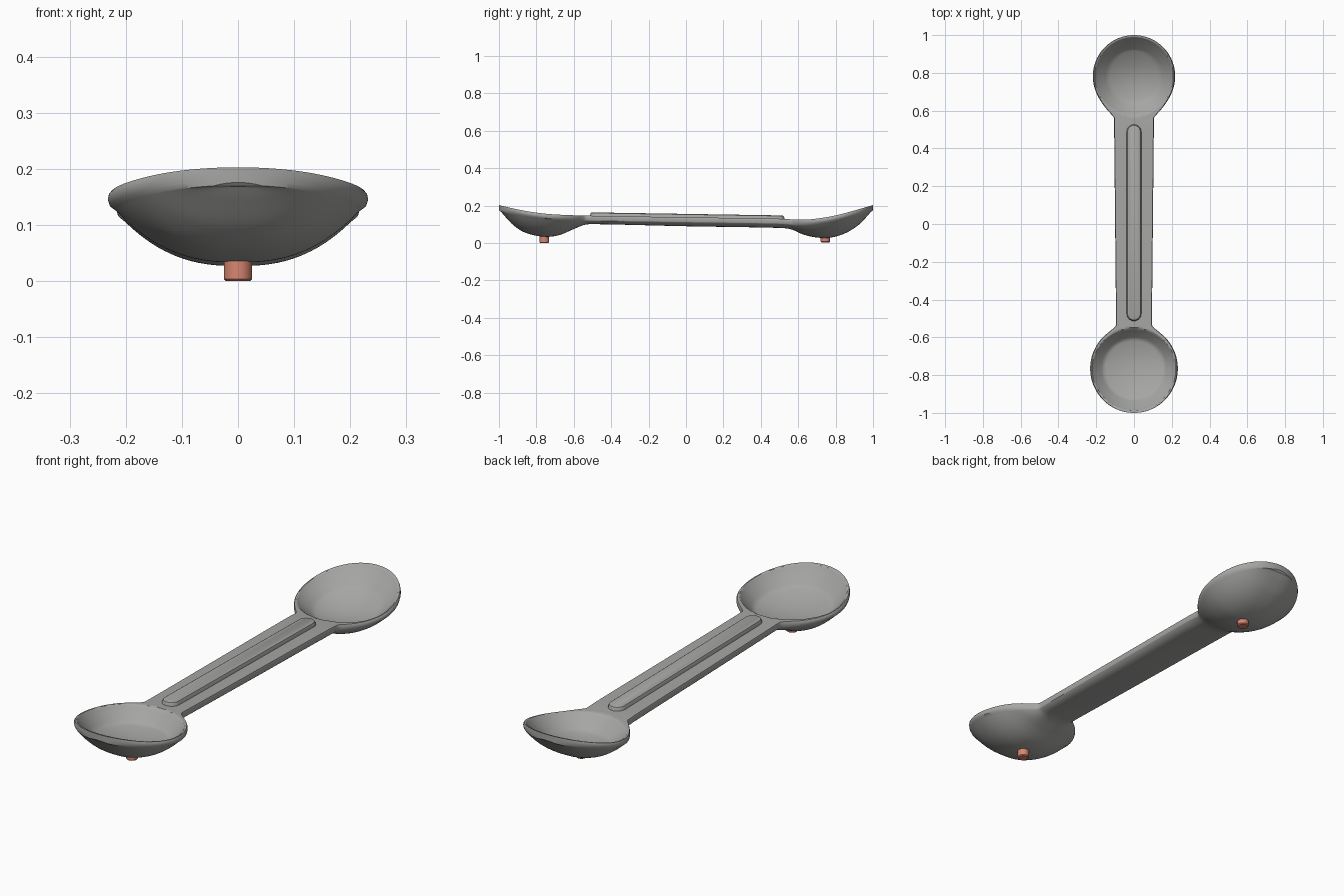
import bpy, bmesh, math

if "Cube" in bpy.data.objects:
    bpy.data.objects.remove(bpy.data.objects["Cube"])


def material(name, rgb):
    m = bpy.data.materials.new(name)
    m.diffuse_color = (*rgb, 1)
    m.use_nodes = True
    m.node_tree.nodes["Principled BSDF"].inputs["Base Color"].default_value = m.diffuse_color
    return m


grey = material("warm grey plastic", (0.38, 0.38, 0.37))
coral = material("coral", (0.68, 0.24, 0.17))

# Side profiles as (y, z): rim / handle top, and underside
RIM = [(-1, .203), (-.9, .18), (-.8, .163), (-.7, .153), (-.5, .146), (0, .138),
       (.5, .130), (.62, .125), (.7, .131), (.8, .148), (.9, .174), (1, .203)]
UNDER = [(-1, .182), (-.97, .145), (-.92, .093), (-.86, .056), (-.76, .034), (-.68, .042),
         (-.6, .075), (-.54, .098), (-.48, .101), (0, .09), (.5, .081), (.56, .074),
         (.63, .045), (.7, .030), (.77, .029), (.85, .052), (.92, .095), (.97, .145), (1, .182)]
# Bowls: centre y, half width, outer radius, inner radius, floor radius ratio, edge depth, centre depth
BOWLS = [(-.765, .232, .235, .225, .70, .062, .084),
         (.782, .218, .218, .22, .64, .056, .080)]


def curve(pts, y):
    """Catmull-Rom style interpolation through the profile points."""
    n = len(pts)
    i = max(k for k in range(n - 1) if k == 0 or pts[k][0] <= y)

    def slope(k):
        a, b = pts[max(k - 1, 0)], pts[min(k + 1, n - 1)]
        return (b[1] - a[1]) / (b[0] - a[0])
    (y0, z0), (y1, z1) = pts[i], pts[i + 1]
    h = y1 - y0
    t = (y - y0) / h
    return ((2*t**3 - 3*t*t + 1) * z0 + (t**3 - 2*t*t + t) * h * slope(i)
            + (3*t*t - 2*t**3) * z1 + (t**3 - t*t) * h * slope(i + 1))


def half_width(y):
    """Handle width blended into the two round bowls."""
    handle = .1 + .005 * max(-1, min(1, y / .5))
    c, rx, ry = BOWLS[0][:3] if y < 0 else BOWLS[1][:3]
    s = 1 - ((y - c) / ry) ** 2
    bowl = rx * math.sqrt(max(s, 0))
    if abs(y) > abs(c):
        return max(bowl, .003)
    k = .05 if y < 0 else .1
    h = max(k - abs(bowl - handle), 0)
    return max(bowl, handle) + h * h / (4 * k)


def dish(x, y):
    """Depth of the bowl interior below the rim."""
    c, rx, ry, inner, fr, d_edge, d_mid = BOWLS[0] if y < 0 else BOWLS[1]
    r = math.hypot(x / rx, (y - c) / (ry if abs(y) > abs(c) else inner))
    if r >= .95:
        return 0
    if r < fr:
        return d_mid + (d_edge - d_mid) * (r / fr) ** 2
    t = (.95 - r) / (.95 - fr)
    return d_edge * t ** .9


# Spoon body: closed cross-sections lofted along y
N, M = 260, 44
bm = bmesh.new()
rings = []
for i in range(N + 1):
    y = -math.cos(math.pi * i / N)
    w, rim, low = half_width(y), curve(RIM, y), curve(UNDER, y)
    c = BOWLS[0][0] if y < 0 else BOWLS[1][0]
    f = max(0, min(1, (abs(y) - .48) / .12))        # 0 on handle, 1 in bowl
    power = 5 - 2.5 * f
    lip = min(.026, rim - low)
    pts = []
    for j in range(M + 1):                           # top surface
        u = math.sin(math.pi / 2 * (2 * j / M - 1)) * .975
        pts.append((u * w, y, rim - dish(u * w, y)))
    pts += [(w * .993, y, rim - .2 * lip), (w, y, rim - .5 * lip), (w * .985, y, rim - .9 * lip)]
    for j in range(M + 1):                           # underside
        v = math.sin(math.pi / 2 * (1 - 2 * j / M))
        edge = rim - lip - .006 * f
        pts.append((v * w * (.98 - .045 * f), y, min(low, edge) + max(edge - low, 0) * abs(v) ** power))
    pts += [(-w * .985, y, rim - .9 * lip), (-w, y, rim - .5 * lip), (-w * .993, y, rim - .2 * lip)]
    rings.append([bm.verts.new(p) for p in pts])
for a, b in zip(rings, rings[1:]):
    for j in range(len(a)):
        k = (j + 1) % len(a)
        bm.faces.new((a[j], a[k], b[k], b[j]))
bm.faces.new(rings[0])
bm.faces.new(rings[-1])


def finish(name, bm, mat, angle=35):
    bmesh.ops.recalc_face_normals(bm, faces=bm.faces)
    me = bpy.data.meshes.new(name)
    bm.to_mesh(me)
    bm.free()
    me.materials.append(mat)
    ob = bpy.data.objects.new(name, me)
    bpy.context.collection.objects.link(ob)
    bpy.ops.object.select_all(action='DESELECT')
    ob.select_set(True)
    bpy.context.view_layer.objects.active = ob
    bpy.ops.object.shade_smooth_by_angle(angle=math.radians(angle))
    return ob


finish("double_spoon_body", bm, grey)

# Raised rib with round ends along the handle, stacked outlines (half width, height above handle)
bm = bmesh.new()
loops = []
for r, h in [(.040, -.01), (.038, .006), (.034, .015), (.028, .018)]:
    loop = []
    for k in range(24):
        a = math.pi * (k % 12) / 11 + (math.pi if k >= 12 else 0)
        y = (.488 if k < 12 else -.475) + r * math.sin(a)
        loop.append(bm.verts.new((r * math.cos(a), y, curve(RIM, y) + h)))
    loops.append(loop)
for a, b in zip(loops, loops[1:]):
    for k in range(24):
        n = (k + 1) % 24
        bm.faces.new((a[k], a[n], b[n], b[k]))
bm.faces.new(loops[-1])
finish("handle_rib", bm, grey)

# Small feet under the bowls
for name, y, base in (("front_foot", -.757, 0), ("back_foot", .745, .004)):
    bm = bmesh.new()
    prof = [(.021, base), (.025, base + .004), (.025, .045)]
    rows = [[bm.verts.new((r * math.cos(math.tau * k / 24), y + r * math.sin(math.tau * k / 24), z))
             for k in range(24)] for r, z in prof]
    for a, b in zip(rows, rows[1:]):
        for k in range(24):
            n = (k + 1) % 24
            bm.faces.new((a[k], a[n], b[n], b[k]))
    bm.faces.new(rows[0])
    bm.faces.new(rows[-1])
    finish(name, bm, coral)
